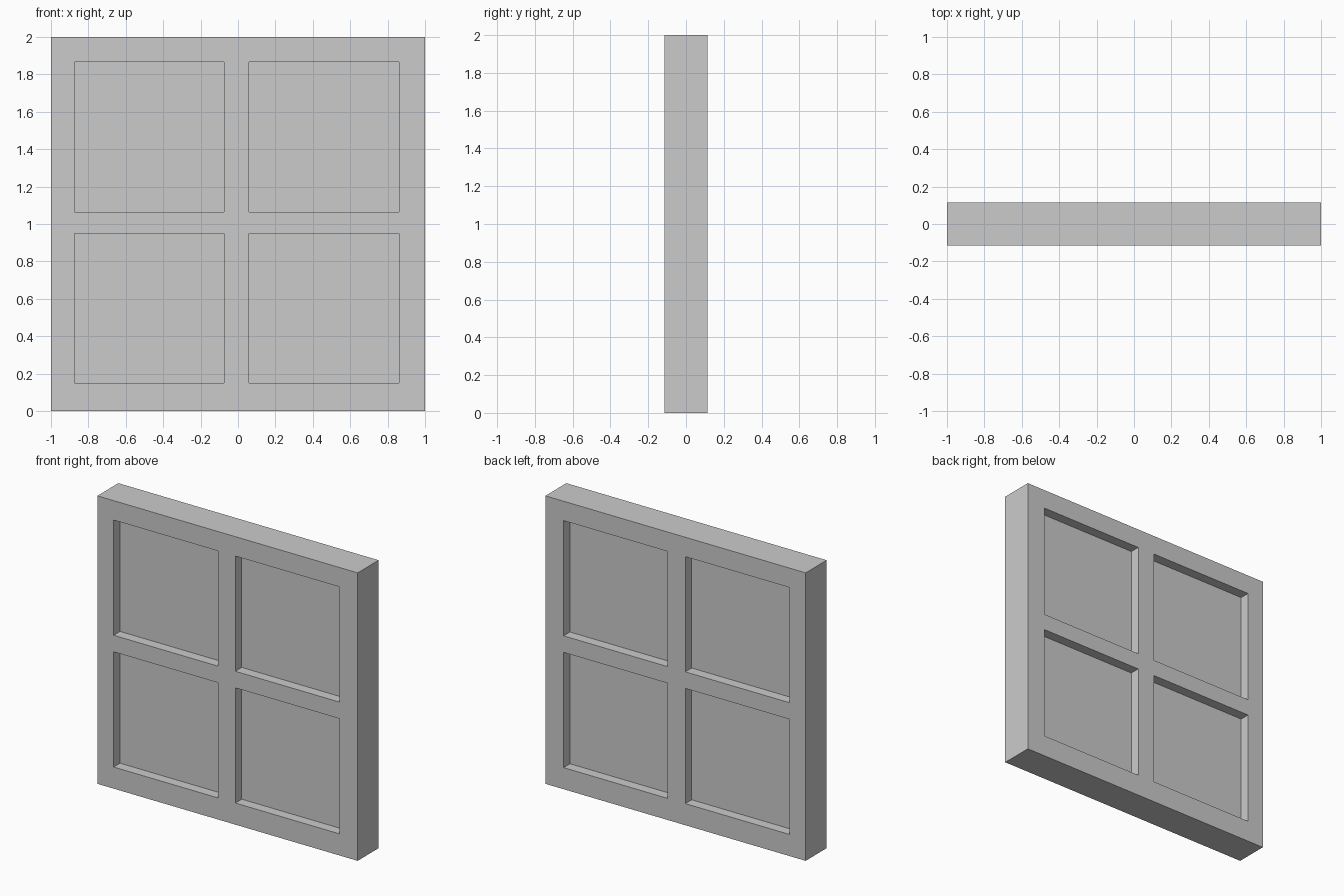
import bpy

if "Cube" in bpy.data.objects:
    bpy.data.objects.remove(bpy.data.objects["Cube"])

HALF_DEPTH = 0.115           # frame half thickness
PANE_HALF = 0.045            # panes sit recessed from both faces
COLUMNS = [(-0.875, -0.075), (0.06, 0.86)]
ROWS = [(0.15, 0.95), (1.065, 1.865)]


def box(name, x, y, z):
    """Axis-aligned box from (min, max) ranges."""
    centre = [(a + b) / 2 for a, b in (x, y, z)]
    bpy.ops.mesh.primitive_cube_add(size=1, location=centre)
    ob = bpy.context.object
    ob.name = name
    ob.scale = [b - a for a, b in (x, y, z)]
    bpy.ops.object.transform_apply(location=False, rotation=False, scale=True)
    return ob


# Window frame
frame = box("window_frame", (-1, 1), (-HALF_DEPTH, HALF_DEPTH), (0, 2))

# Four openings through the frame, each filled with a recessed pane
for r, z in zip(("lower", "upper"), ROWS):
    for c, x in zip(("left", "right"), COLUMNS):
        cutter = box(f"{r}_{c}_opening", x, (-0.3, 0.3), z)
        cutter.hide_render = True
        cutter.display_type = 'WIRE'
        cut = frame.modifiers.new(f"{r}_{c}_cut", 'BOOLEAN')
        cut.operation = 'DIFFERENCE'
        cut.solver = 'EXACT'
        cut.object = cutter
        box(f"{r}_{c}_pane", x, (-PANE_HALF, PANE_HALF), z)
